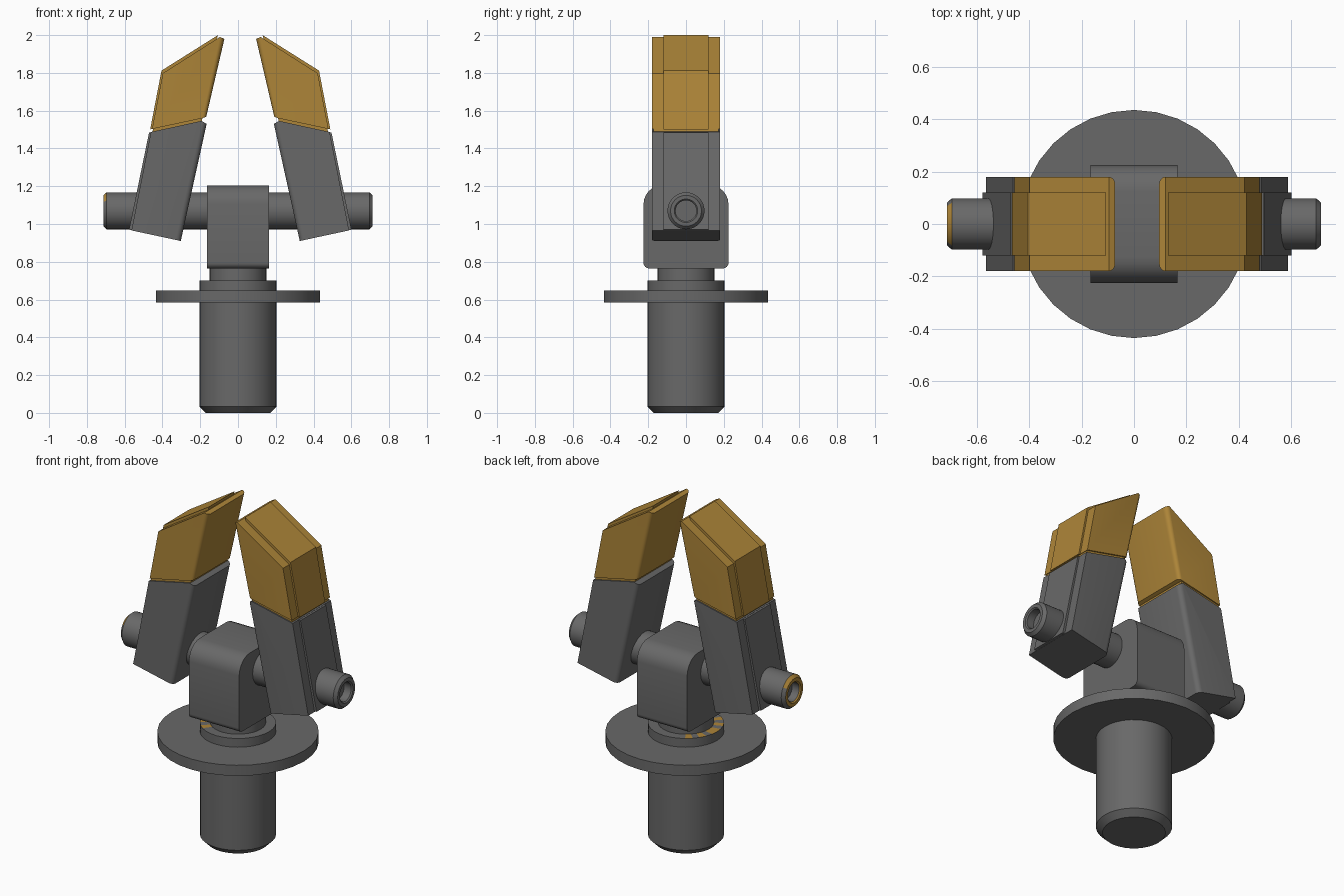
import bpy, bmesh, math
from mathutils import Matrix

cube = bpy.data.objects.get("Cube")
if cube:
    bpy.data.objects.remove(cube, do_unlink=True)


def material(name, rgb):
    m = bpy.data.materials.new(name)
    m.use_nodes = True
    m.diffuse_color = (*rgb, 1)
    m.node_tree.nodes["Principled BSDF"].inputs["Base Color"].default_value = (*rgb, 1)
    return m


GREY = material("dark grey metal", (0.14, 0.14, 0.14))
GOLD = material("ochre paint", (0.42, 0.235, 0.04))


def finish(bm, name, mats):
    bmesh.ops.recalc_face_normals(bm, faces=bm.faces[:])
    mesh = bpy.data.meshes.new(name)
    bm.to_mesh(mesh)
    bm.free()
    for m in mats:
        mesh.materials.append(m)
    ob = bpy.data.objects.new(name, mesh)
    bpy.context.collection.objects.link(ob)
    bpy.ops.object.select_all(action='DESELECT')
    ob.select_set(True)
    bpy.context.view_layer.objects.active = ob
    bpy.ops.object.shade_smooth_by_angle(angle=math.radians(30))
    return ob


def lathe(name, profile, matrix=None, paint=None, segments=32):
    """Turn (radius, height) points around z; both end rings are capped."""
    bm = bmesh.new()
    rings = []
    for r, z in profile:
        rings.append([bm.verts.new((r * math.cos(a), r * math.sin(a), z))
                      for a in (2 * math.pi * i / segments for i in range(segments))])
    for low, high in zip(rings, rings[1:]):
        for i in range(segments):
            j = (i + 1) % segments
            bm.faces.new((low[i], low[j], high[j], high[i]))
    bm.faces.new(rings[0])
    bm.faces.new(rings[-1])
    if matrix:
        bm.transform(matrix)
    if paint:
        for f in bm.faces:
            f.material_index = int(paint(f.calc_center_median()))
    return finish(bm, name, [GREY, GOLD])


def prism(name, profile, half, side, mat, round_inner=0):
    """Extrude an (x, z) outline across y; the first two points form the inner face."""
    bm = bmesh.new()
    shift = 0.012
    front, back = [[bm.verts.new((side * x + shift, y, z)) for x, z in profile]
                   for y in (-half, half)]
    n = len(profile)
    bm.faces.new(front)
    bm.faces.new(back)
    for i in range(n):
        j = (i + 1) % n
        bm.faces.new((front[i], front[j], back[j], back[i]))
    bmesh.ops.recalc_face_normals(bm, faces=bm.faces[:])
    if round_inner:
        edges = [bm.edges.get(row[:2]) for row in (front, back)]
        bmesh.ops.bevel(bm, geom=edges, offset=round_inner, segments=4,
                        profile=0.5, affect='EDGES')
    return finish(bm, name, [mat])


# Base post with chamfered foot, stepped neck with a few worn paint patches
def worn_step(c):
    return 0.69 < c.z < 0.71 and c.x < -0.06 and int(math.atan2(c.y, c.x) * 8) % 3 == 0


lathe("base_post", [(0.17, 0), (0.205, 0.035), (0.205, 0.7), (0.15, 0.7), (0.15, 0.78)],
      paint=worn_step)
lathe("flange", [(0.435, 0.585), (0.435, 0.648)])

# Pivot block, rounded more at the top than at the bottom
bm = bmesh.new()
bmesh.ops.create_cube(bm, size=1, matrix=Matrix.Translation((0, 0, 0.985))
                      @ Matrix.Diagonal((0.33, 0.45, 0.44, 1)))
for top, radius in ((True, 0.1), (False, 0.03)):
    edges = [e for e in bm.edges
             if all((v.co.z > 1.2) == top and (v.co.z < 0.77) != top for v in e.verts)
             and abs(e.verts[0].co.x - e.verts[1].co.x) > 0.3]
    bmesh.ops.bevel(bm, geom=edges, offset=radius, segments=6, profile=0.5, affect='EDGES')
finish(bm, "pivot_block", [GREY])

# Cross shaft with chamfered, bored ends; one end rim is painted
half_shaft = [(0.098, 0), (0.098, 0.695), (0.082, 0.713), (0.062, 0.713),
              (0.055, 0.706), (0.055, 0.66)]
shaft = [(r, -h) for r, h in reversed(half_shaft[1:])] + half_shaft[1:]
lathe("cross_shaft", shaft,
      Matrix.Translation((0, 0, 1.07)) @ Matrix.Rotation(math.pi / 2, 4, 'Y'),
      paint=lambda c: c.x < -0.708 or (c.x < -0.7 and c.z > 1.12))

# Two mirrored gripper fingers: grey lower arm, ochre tip, raised outer spines
arm = [(0.315, 0.91), (0.178, 1.53), (0.205, 1.546), (0.473, 1.487), (0.576, 0.966)]
arm_spine = [(0.45, 0.942), (0.36, 1.508), (0.483, 1.484), (0.589, 0.97)]
joint = [(0.21, 1.5), (0.194, 1.6), (0.455, 1.55), (0.47, 1.45)]
tip = [(0.18, 1.568), (0.084, 1.98), (0.108, 1.99), (0.41, 1.798), (0.467, 1.503), (0.2, 1.56)]
tip_spine = [(0.35, 1.532), (0.15, 1.9), (0.118, 2.0), (0.417, 1.812), (0.477, 1.501)]
for label, side in (("left", 1), ("right", -1)):
    prism(label + "_finger_arm", arm, 0.18, side, GREY, 0.028)
    prism(label + "_arm_spine", arm_spine, 0.12, side, GREY)
    prism(label + "_finger_joint", joint, 0.172, side, GOLD)
    prism(label + "_finger_tip", tip, 0.18, side, GOLD, 0.028)
    prism(label + "_tip_spine", tip_spine, 0.12, side, GOLD)
